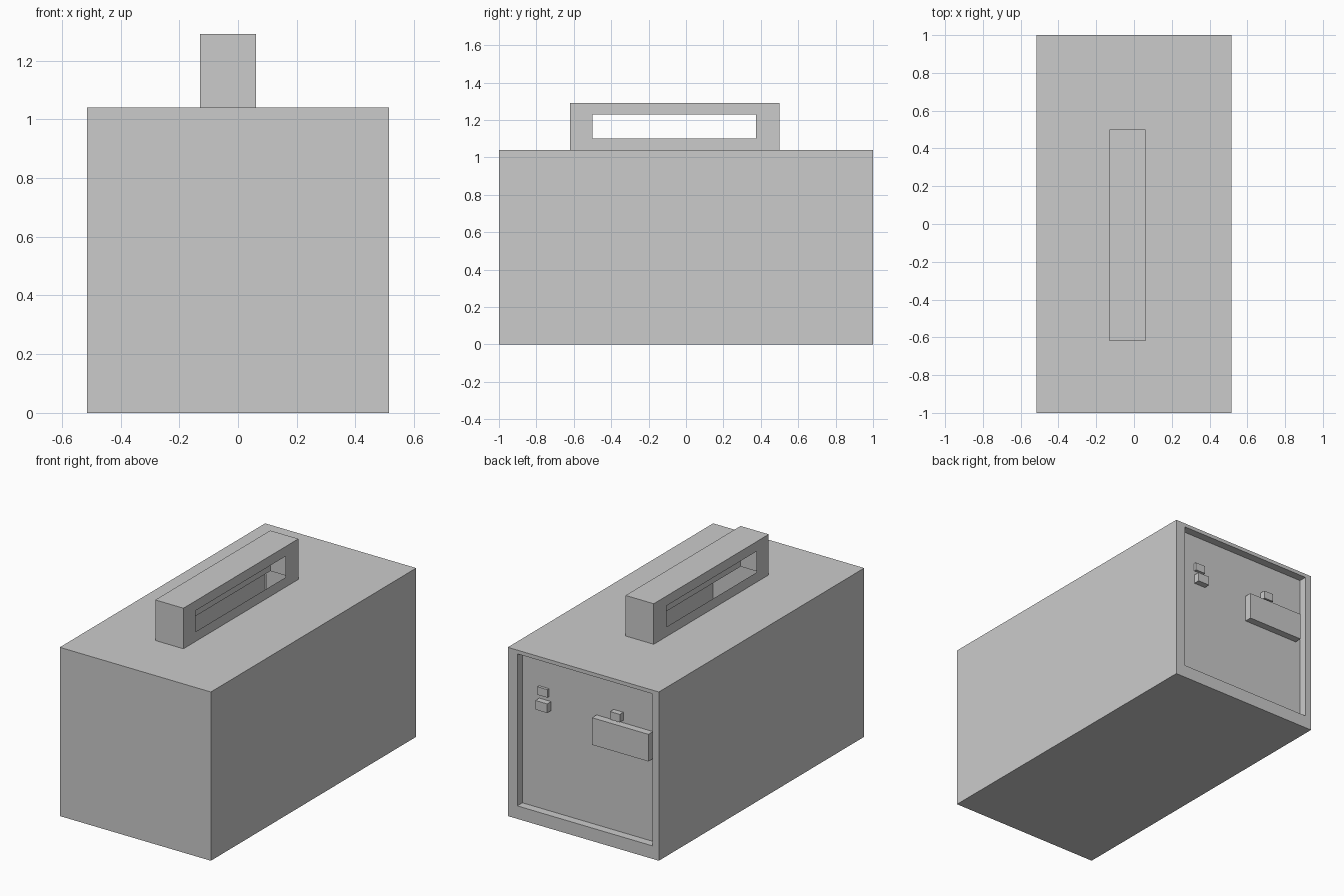
import bpy, bmesh

if "Cube" in bpy.data.objects:
    bpy.data.objects.remove(bpy.data.objects["Cube"])

AXES = {'x': (1, 2), 'y': (0, 2), 'z': (0, 1)}


def rect(axis, pos, r):
    """Four corners of rectangle r = (u0, u1, v0, v1) on the plane axis = pos."""
    u, v = AXES[axis]
    corners = []
    for a, b in ((r[0], r[2]), (r[1], r[2]), (r[1], r[3]), (r[0], r[3])):
        p = [pos, pos, pos]
        p[u], p[v] = a, b
        corners.append(p)
    return corners


def add_face(bm, corners):
    bm.faces.new([bm.verts.new(c) for c in corners])


def bridge(bm, a, b):
    """Four quads joining two rectangles: a flat frame or recess walls."""
    for i in range(4):
        j = (i + 1) % 4
        add_face(bm, (a[i], a[j], b[j], b[i]))


def finish(bm, name):
    bmesh.ops.remove_doubles(bm, verts=bm.verts, dist=1e-5)
    bmesh.ops.recalc_face_normals(bm, faces=bm.faces)
    mesh = bpy.data.meshes.new(name)
    bm.to_mesh(mesh)
    bm.free()
    bpy.context.collection.objects.link(bpy.data.objects.new(name, mesh))


def box(name, x0, x1, y0, y1, z0, z1):
    bm = bmesh.new()
    lo, hi = rect('z', z0, (x0, x1, y0, y1)), rect('z', z1, (x0, x1, y0, y1))
    add_face(bm, lo)
    add_face(bm, hi)
    bridge(bm, lo, hi)
    finish(bm, name)


W, D, H = 0.515, 1.0, 1.04
PANEL_Y = 0.95
HANDLE = (-0.13, 0.062, -0.62, 0.50)
HANDLE_TOP = 1.29

# Hollow case, open under the handle, with a recessed rear panel
bm = bmesh.new()
add_face(bm, rect('z', 0, (-W, W, -D, D)))
add_face(bm, rect('y', -D, (-W, W, 0, H)))
for x in (-W, W):
    add_face(bm, rect('x', x, (-D, D, 0, H)))
bridge(bm, rect('z', H, (-W, W, -D, D)), rect('z', H, HANDLE))
recess = (-0.473, 0.45, 0.08, 1.017)
rim, panel = rect('y', D, recess), rect('y', PANEL_Y, recess)
bridge(bm, rect('y', D, (-W, W, 0, H)), rim)
bridge(bm, rim, panel)
add_face(bm, panel)
finish(bm, "case")

# Hollow carry handle with a grip opening in each side
bm = bmesh.new()
x0, x1, y0, y1 = HANDLE
add_face(bm, rect('z', HANDLE_TOP, HANDLE))
for y in (y0, y1):
    add_face(bm, rect('y', y, (x0, x1, H, HANDLE_TOP)))
for x in (x0, x1):
    bridge(bm, rect('x', x, (y0, y1, H, HANDLE_TOP)),
           rect('x', x, (-0.50, 0.375, 1.10, 1.23)))
finish(bm, "carry_handle")

# Rear panel fittings
for name, xa, xb, y, za, zb in (
        ("upper_button", 0.268, 0.337, 0.967, 0.783, 0.832),
        ("lower_button", 0.255, 0.335, 0.988, 0.70, 0.756),
        ("small_switch", -0.238, -0.172, 0.985, 0.773, 0.822),
        ("connector_plate", -0.44, -0.056, 0.995, 0.59, 0.757)):
    box(name, xa, xb, PANEL_Y, y, za, zb)
